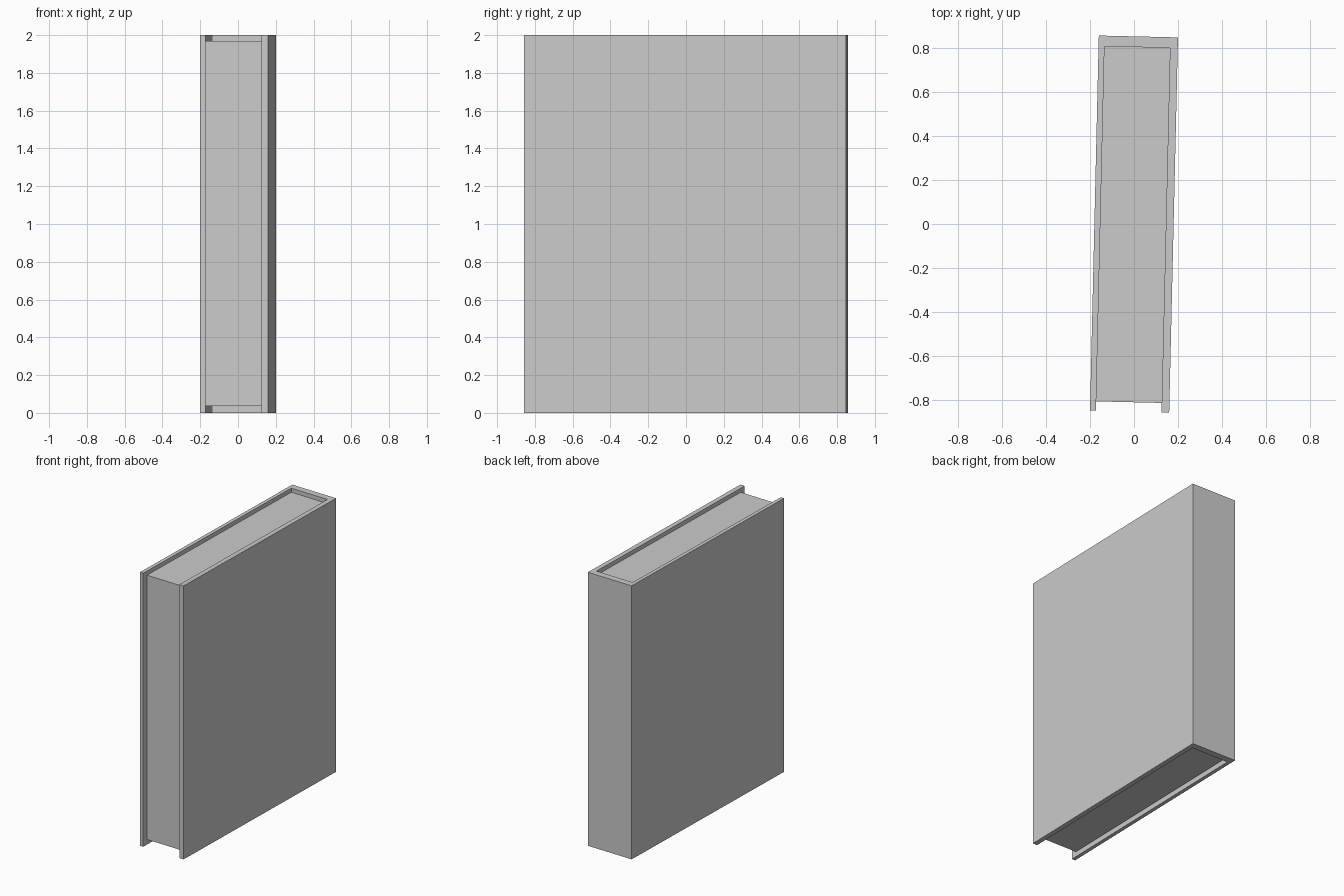
import bpy, bmesh, math
from mathutils import Matrix

if "Cube" in bpy.data.objects:
    bpy.data.objects.remove(bpy.data.objects["Cube"])

TURN = Matrix.Rotation(math.radians(-1.34), 4, 'Z')


def prism(name, outline, z0, z1):
    """Extrude an xy outline from z0 to z1, turned slightly about z."""
    bm = bmesh.new()
    face = bm.faces.new([bm.verts.new((x, y, z0)) for x, y in outline])
    ext = bmesh.ops.extrude_face_region(bm, geom=[face])
    for v in ext["geom"]:
        if isinstance(v, bmesh.types.BMVert):
            v.co.z = z1
    bmesh.ops.recalc_face_normals(bm, faces=bm.faces)
    bm.transform(TURN)
    me = bpy.data.meshes.new(name)
    bm.to_mesh(me)
    bm.free()
    ob = bpy.data.objects.new(name, me)
    bpy.context.collection.objects.link(ob)
    return ob


W, L = 0.18, 0.8525            # half thickness and half depth of the book
IL, IR, IS = -0.153, 0.145, 0.804   # inner faces: left board, right board, spine

# Cover: two boards joined by the spine, a U-shaped profile
prism("cover", [(-W, -L), (-W, L), (W, L), (W, -L),
                (IR, -L), (IR, IS), (IL, IS), (IL, -L)], 0.0, 2.0)

# Page block, set back from the cover's top, bottom and front edges
prism("pages", [(IL, -0.81), (IR, -0.81), (IR, IS), (IL, IS)], 0.037, 1.97)
